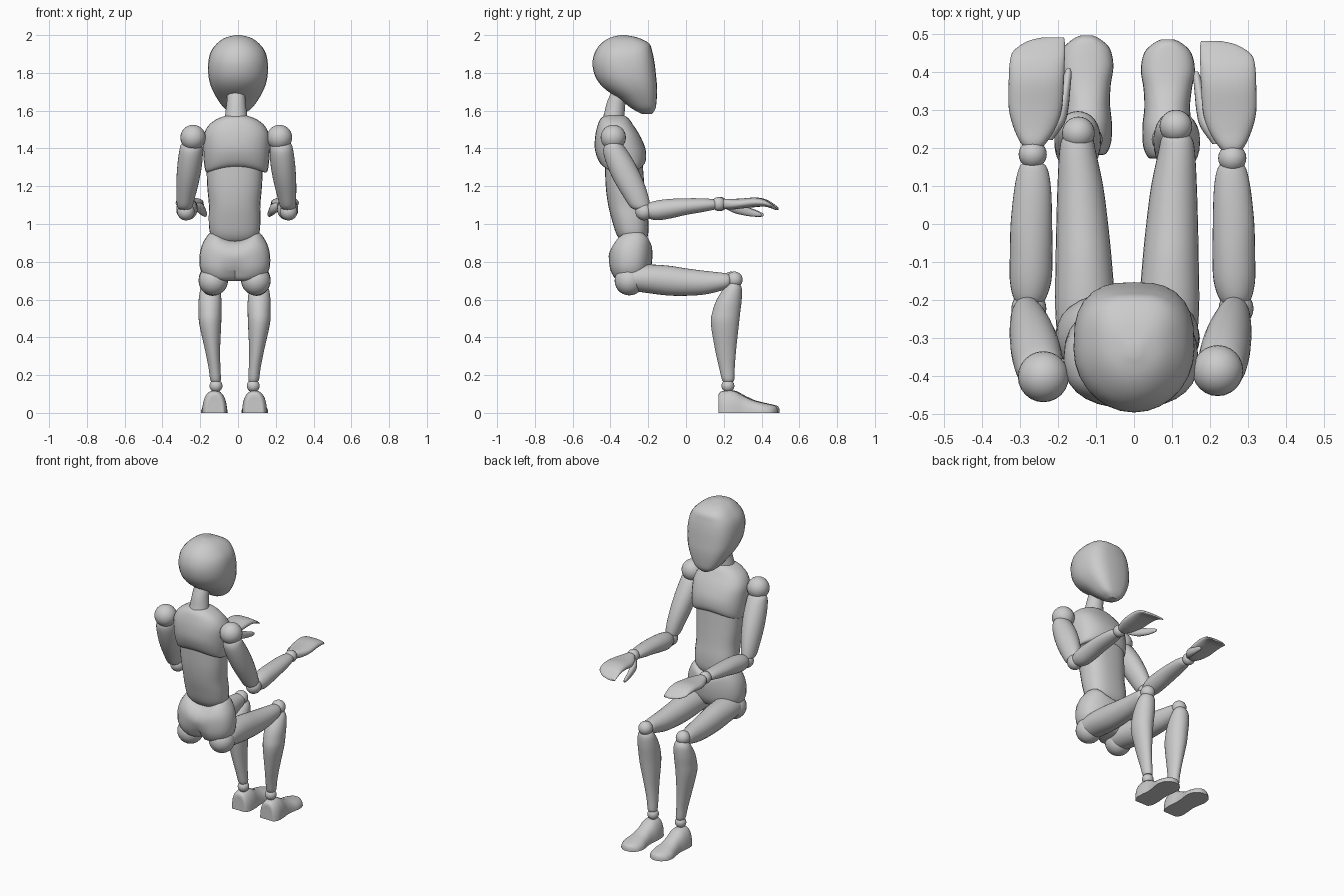
import bpy, bmesh, math
from mathutils import Vector


def finish(bm, name):
    bmesh.ops.recalc_face_normals(bm, faces=bm.faces)
    mesh = bpy.data.meshes.new(name)
    bm.to_mesh(mesh)
    bm.free()
    ob = bpy.data.objects.new(name, mesh)
    bpy.context.collection.objects.link(ob)
    bpy.ops.object.select_all(action='DESELECT')
    ob.select_set(True)
    bpy.context.view_layer.objects.active = ob
    bpy.ops.object.shade_smooth_by_angle(angle=math.radians(40))
    return ob


def refine(rings, n=4):
    # smooth curve through the given cross-sections
    r = [rings[0]] + rings + [rings[-1]]
    out = []
    for i in range(1, len(r) - 2):
        for k in range(n):
            t = k / n
            out.append([0.5 * (2 * b + (c - a) * t + (2 * a - 5 * b + 4 * c - d) * t * t
                               + (3 * b - a - 3 * c + d) * t ** 3)
                        for a, b, c, d in zip(r[i - 1], r[i], r[i + 1], r[i + 2])])
    return out + [list(rings[-1])]


def loft(name, axis, rings, side=1, mid=0, dy=0, front=1.0, back=1.0, warp=None, seg=28):
    """rings: (position on axis, x min, x max, low, high); low/high are y for axis Z, z for axis Y."""
    bm = bmesh.new()
    loops = []
    for t, x0, x1, lo, hi in refine(rings):
        loop = []
        for k in range(seg):
            a = 2 * math.pi * k / seg
            c, s = math.cos(a), math.sin(a)
            p = front if s > 0 else back
            u = math.copysign(abs(c) ** p, c)
            v = math.copysign(abs(s) ** p, s)
            x = (x0 + x1) / 2 + u * (x1 - x0) / 2
            w = (lo + hi) / 2 + v * (hi - lo) / 2
            co = Vector((x, w, t) if axis == 'Z' else (x, t, w))
            if warp:
                co = warp(co)
            loop.append(bm.verts.new((mid + side * co.x, co.y + dy, co.z)))
        loops.append(loop)
    for a, b in zip(loops, loops[1:]):
        for k in range(seg):
            j = (k + 1) % seg
            bm.faces.new((a[k], a[j], b[j], b[k]))
    bm.faces.new(loops[0])
    bm.faces.new(loops[-1])
    return finish(bm, name)


def ball(name, x, y, z, r):
    bm = bmesh.new()
    bmesh.ops.create_uvsphere(bm, u_segments=24, v_segments=14, radius=r)
    bmesh.ops.translate(bm, verts=bm.verts, vec=(x, y, z))
    return finish(bm, name)


def sym(rings):
    return [(t, -w, w, lo, hi) for t, w, lo, hi in rings]


# head with a flattened face, and neck
loft('head', 'Z', sym([(1.583, .025, -.235, -.18), (1.61, .07, -.285, -.162), (1.66, .108, -.35, -.155),
     (1.72, .14, -.435, -.153), (1.78, .156, -.48, -.158), (1.85, .158, -.495, -.166),
     (1.91, .145, -.482, -.178), (1.955, .112, -.45, -.195), (1.985, .07, -.405, -.25),
     (2.0, .015, -.35, -.32)]), front=.68)
loft('neck', 'Z', sym([(1.52, .065, -.455, -.325), (1.58, .058, -.435, -.325), (1.64, .05, -.42, -.32),
     (1.7, .047, -.395, -.3)]), mid=-.01)


# torso: chest, waist and pelvis
def chest_warp(p):
    k = max(0, min(1, (1.45 - p.z) / .15))
    p.z -= k * 1.5 * p.x * p.x
    return p


def pelvis_warp(p):
    k = max(0, min(1, (p.z - .78) / .13))
    p.z += k * min(.05, 4.5 * p.x * p.x)
    if p.y < -.3 and p.z < .82:          # cleft at the back
        p.y += .035 * math.exp(-(p.x / .03) ** 2) * min(1, (.82 - p.z) / .08)
    return p


loft('chest', 'Z', sym([(1.305, .12, -.41, -.26), (1.308, .158, -.44, -.23), (1.34, .17, -.465, -.212),
     (1.4, .176, -.483, -.215), (1.47, .174, -.48, -.245), (1.525, .145, -.467, -.28),
     (1.56, .095, -.45, -.305), (1.578, .04, -.42, -.335)]),
     mid=-.008, front=.8, back=.85, warp=chest_warp)
loft('waist', 'Z', sym([(.9, .06, -.32, -.24), (.912, .105, -.345, -.215), (.95, .13, -.37, -.2),
     (1.02, .137, -.392, -.2), (1.1, .136, -.412, -.21), (1.2, .145, -.425, -.22),
     (1.33, .15, -.43, -.23)]), mid=-.018, front=.8, back=.85)
loft('pelvis', 'Z', sym([(.698, .1, -.35, -.25), (.71, .15, -.38, -.215), (.75, .178, -.402, -.19),
     (.8, .188, -.41, -.18), (.85, .178, -.405, -.178), (.89, .15, -.375, -.185),
     (.91, .12, -.335, -.215), (.916, .07, -.31, -.24)]),
     mid=-.017, front=.85, back=.85, warp=pelvis_warp)


def foot_floor(p):
    p.z = max(p.z, 0)
    return p


for s, side in ((-1, 'left'), (1, 'right')):
    # leg
    m = -.018
    ball(side + '_hip_joint', m + s * .113, -.3, .70, .078)
    loft(side + '_thigh', 'Y', [(-.325, .07, .15, .675, .74), (-.3, .04, .18, .65, .77),
         (-.22, .032, .189, .637, .785), (-.1, .04, .188, .622, .78), (0, .05, .186, .62, .765),
         (.1, .063, .183, .627, .752), (.19, .082, .178, .648, .742), (.225, .09, .17, .662, .735),
         (.24, .105, .15, .68, .72)], s, m)
    ball(side + '_knee_joint', m + s * .128, .248 + .009 * s, .705, .043)
    loft(side + '_shin', 'Z', [(.168, .085, .112, .205, .24), (.172, .073, .128, .192, .255),
         (.24, .075, .138, .175, .258), (.33, .077, .156, .155, .265), (.47, .071, .187, .132, .28),
         (.54, .069, .191, .141, .288), (.6, .07, .19, .163, .295), (.66, .078, .18, .2, .295),
         (.69, .095, .16, .225, .28)], s, m)
    ball(side + '_ankle_joint', m + s * .0985, .222, .143, .034)
    loft(side + '_foot', 'Y', [(.177, .07, .14, -.07, .07), (.18, .055, .155, -.105, .105),
         (.21, .042, .17, -.118, .118), (.26, .04, .17, -.116, .116), (.31, .045, .165, -.09, .09),
         (.36, .043, .17, -.067, .067), (.41, .036, .178, -.054, .054), (.455, .045, .168, -.044, .044),
         (.48, .07, .143, -.036, .036), (.49, .09, .122, -.02, .02)],
         s, m, -.005 * s, front=.85, warp=foot_floor)

    # arm
    m, d = -.009, .008 * s
    ball(side + '_shoulder_joint', m + s * .229, -.393 + d, 1.458, .067)
    loft(side + '_upper_arm', 'Z', [(1.075, .25, .295, -.265, -.205), (1.09, .233, .312, -.295, -.19),
         (1.15, .216, .317, -.335, -.2), (1.23, .196, .317, -.382, -.227),
         (1.31, .182, .312, -.418, -.264), (1.38, .177, .303, -.438, -.305),
         (1.42, .182, .293, -.43, -.335), (1.44, .21, .27, -.415, -.36)], s, m)
    m = -.004
    ball(side + '_elbow_joint', m + s * .272, -.222, 1.065, .046)
    loft(side + '_forearm', 'Y', [(-.215, .25, .29, 1.05, 1.09), (-.2, .23, .31, 1.03, 1.11),
         (-.15, .213, .322, 1.02, 1.125), (-.08, .21, .322, 1.03, 1.133), (0, .211, .32, 1.048, 1.136),
         (.08, .213, .312, 1.062, 1.136), (.13, .219, .303, 1.072, 1.133),
         (.155, .229, .293, 1.078, 1.128), (.16, .245, .278, 1.095, 1.115)], s, m)
    d = -.005 * s
    ball(side + '_wrist_joint', m + s * .262, .178 + d, 1.106, .037)
    loft(side + '_hand', 'Y', [(.193, .24, .28, 1.09, 1.125), (.21, .225, .295, 1.08, 1.133),
         (.25, .2, .313, 1.077, 1.133), (.3, .185, .325, 1.082, 1.135), (.37, .18, .325, 1.09, 1.14),
         (.42, .178, .322, 1.092, 1.13), (.45, .177, .312, 1.085, 1.113), (.475, .178, .275, 1.076, 1.095),
         (.485, .18, .235, 1.074, 1.084)], s, m, d, front=.85, back=.85)
    loft(side + '_thumb', 'Y', [(.215, .21, .24, 1.08, 1.11), (.26, .178, .22, 1.058, 1.112),
         (.3, .168, .205, 1.048, 1.1), (.35, .163, .188, 1.04, 1.08), (.39, .16, .179, 1.038, 1.064),
         (.405, .164, .172, 1.042, 1.054)], s, m, d, seg=16)
